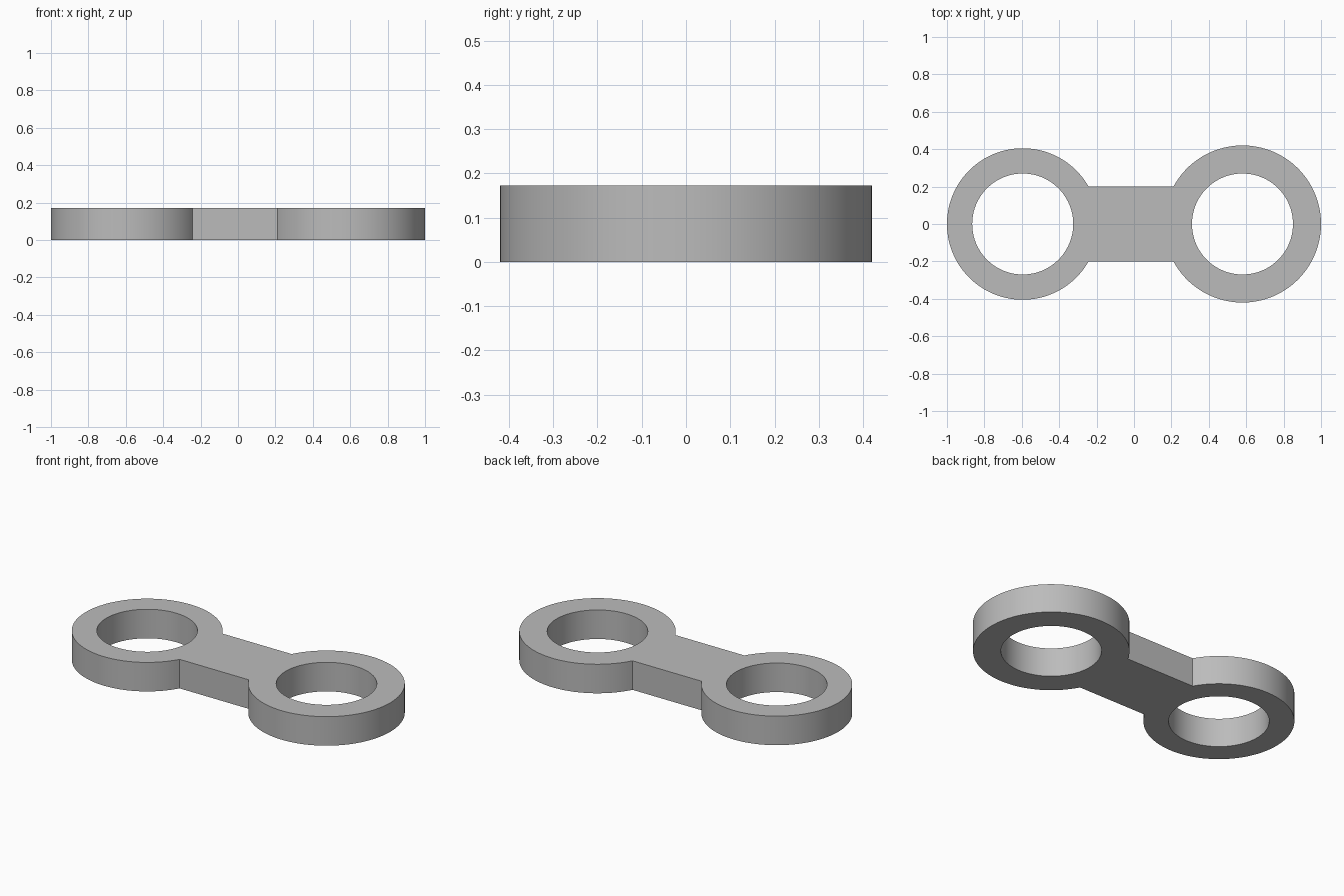
import bpy, bmesh, math

cube = bpy.data.objects.get("Cube")
if cube:
    bpy.data.objects.remove(cube, do_unlink=True)

THICK = 0.172
BAR_HALF = 0.2
HOLE_R = 0.27
LEFT_X, LEFT_R = 0.58, 0.42
RIGHT_X, RIGHT_R = -0.595, 0.405
SEGS = 96

grey = bpy.data.materials.new("plain grey")
grey.use_nodes = True
color = (0.5, 0.5, 0.5, 1.0)
grey.diffuse_color = color
grey.node_tree.nodes["Principled BSDF"].inputs["Base Color"].default_value = color


def arc(cx, r, start, end, n):
    """Points along an arc, both ends included."""
    return [(cx + r * math.cos(start + (end - start) * i / n),
             r * math.sin(start + (end - start) * i / n)) for i in range(n + 1)]


def add_loop(bm, points):
    verts = [bm.verts.new((x, y, 0)) for x, y in points]
    return [bm.edges.new((v, verts[(i + 1) % len(verts)])) for i, v in enumerate(verts)]


# Outline: two large arcs joined by the straight sides of the bar
a = math.pi - math.asin(BAR_HALF / LEFT_R)
b = math.asin(BAR_HALF / RIGHT_R)
outline = arc(LEFT_X, LEFT_R, -a, a, SEGS) + arc(RIGHT_X, RIGHT_R, b, 2 * math.pi - b, SEGS)

# Fill the outline around both holes, then extrude to the full thickness
bm = bmesh.new()
edges = add_loop(bm, outline)
for cx in (LEFT_X, RIGHT_X):
    edges += add_loop(bm, arc(cx, HOLE_R, 0, 2 * math.pi, SEGS)[:-1])
bmesh.ops.triangle_fill(bm, use_beauty=True, use_dissolve=False, edges=edges)
top = bmesh.ops.extrude_face_region(bm, geom=bm.faces[:], use_keep_orig=True)
bmesh.ops.translate(bm, vec=(0, 0, THICK),
                    verts=[v for v in top["geom"] if isinstance(v, bmesh.types.BMVert)])
bmesh.ops.recalc_face_normals(bm, faces=bm.faces[:])

mesh = bpy.data.meshes.new("link_plate")
bm.to_mesh(mesh)
bm.free()
mesh.materials.append(grey)
link = bpy.data.objects.new("link_plate", mesh)
bpy.context.collection.objects.link(link)

# Smooth round walls with crisp rims
bpy.ops.object.select_all(action="DESELECT")
link.select_set(True)
bpy.context.view_layer.objects.active = link
bpy.ops.object.shade_smooth_by_angle(angle=math.radians(30))
